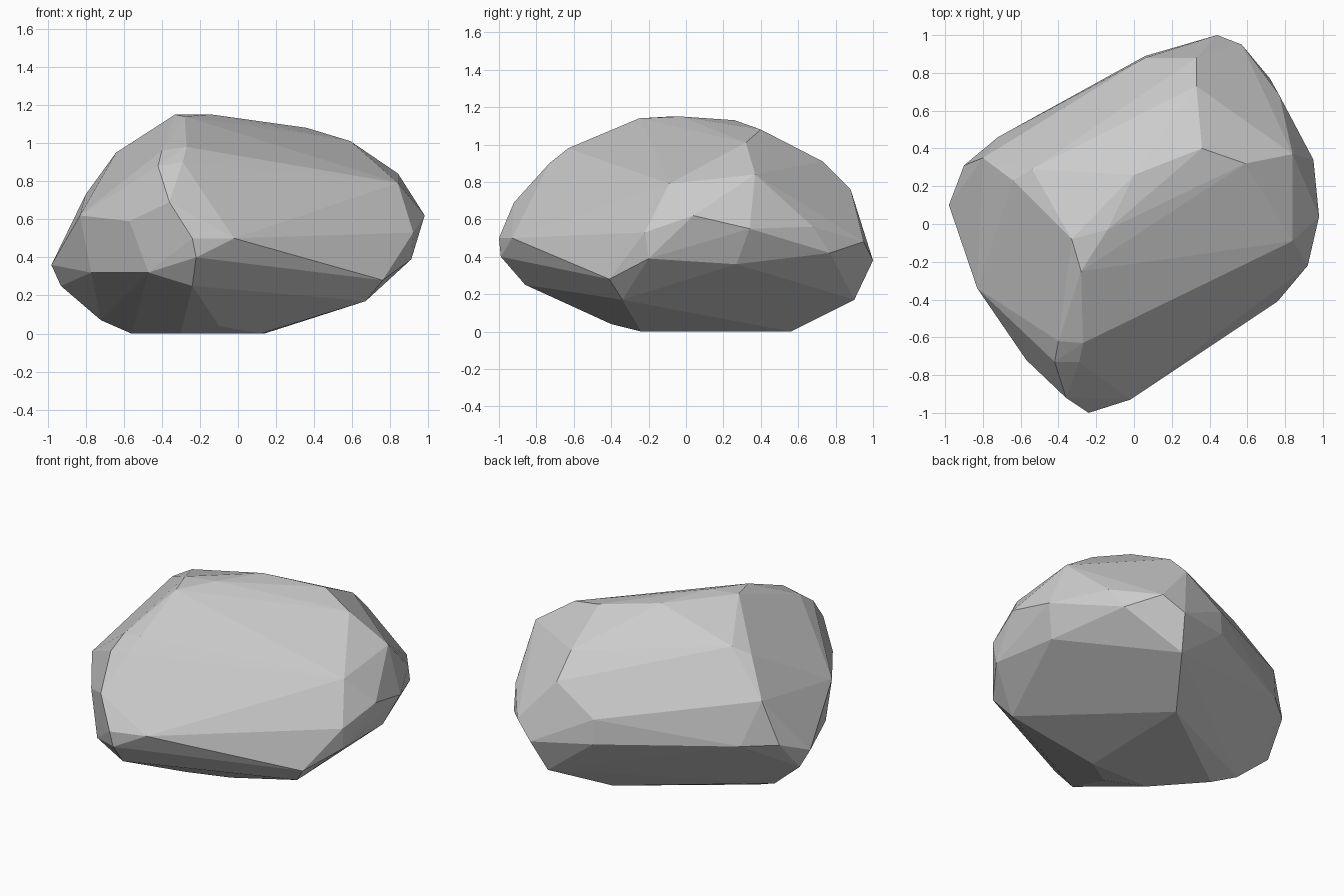
import bpy, bmesh, math

# Corner points of the boulder, grouped by region
top = [(-.33, -.08, 1.15), (-.14, -.03, 1.15), (-.28, -.25, 1.14), (0, .26, 1.13),
       (.36, .4, 1.08), (.59, .32, 1.01), (-.54, .29, 1.0),
       (-.64, .23, .95), (.33, .73, .91)]
front = [(-.4, -.62, .96), (-.27, -.63, .98), (-.42, -.73, .88), (-.29, -.73, .9),
         (-.36, -.92, .69), (-.57, -.72, .59), (-.24, -1, .5),
         (-.02, -.93, .5), (-.22, -.99, .4)]
right = [(.84, -.09, .79), (.84, .37, .84), (.98, .04, .62),
         (.95, .34, .55), (.92, -.22, .53), (.91, -.2, .39), (.76, -.41, .28),
         (.67, -.34, .17), (.77, .68, .56), (.72, .77, .42), (.87, .27, .36)]
back = [(.33, .88, .76), (.57, .95, .48), (.44, 1, .38), (.06, .89, .42),
        (.06, .88, .58), (.38, .9, .17), (-.72, .46, .45)]
left = [(-.8, .35, .73), (-.83, -.34, .62), (-.98, .1, .36),
        (-.9, .31, .45), (-.93, .14, .25), (-.77, -.36, .32), (-.47, -.8, .32)]
base = [(-.24, -.86, .25), (-.1, -.4, .04), (-.72, .1, .07), (-.56, .05, 0),
        (-.3, -.24, 0), (.12, -.24, 0), (.14, .56, 0)]


def wrap(name, points):
    """Stretch a flat-faced skin around the corner points."""
    bm = bmesh.new()
    for p in points:
        bm.verts.new(p)
    hull = bmesh.ops.convex_hull(bm, input=bm.verts)
    loose = [g for g in hull["geom_interior"] if isinstance(g, bmesh.types.BMVert)]
    bmesh.ops.delete(bm, geom=loose, context="VERTS")
    # merge nearly coplanar triangles into broad facets
    bmesh.ops.dissolve_limit(bm, angle_limit=math.radians(3),
                             verts=bm.verts, edges=bm.edges)
    bmesh.ops.recalc_face_normals(bm, faces=bm.faces)
    mesh = bpy.data.meshes.new(name)
    bm.to_mesh(mesh)
    bm.free()
    obj = bpy.data.objects.new(name, mesh)
    bpy.context.collection.objects.link(obj)
    return obj


# Boulder
wrap("boulder", top + front + right + back + left + base)
